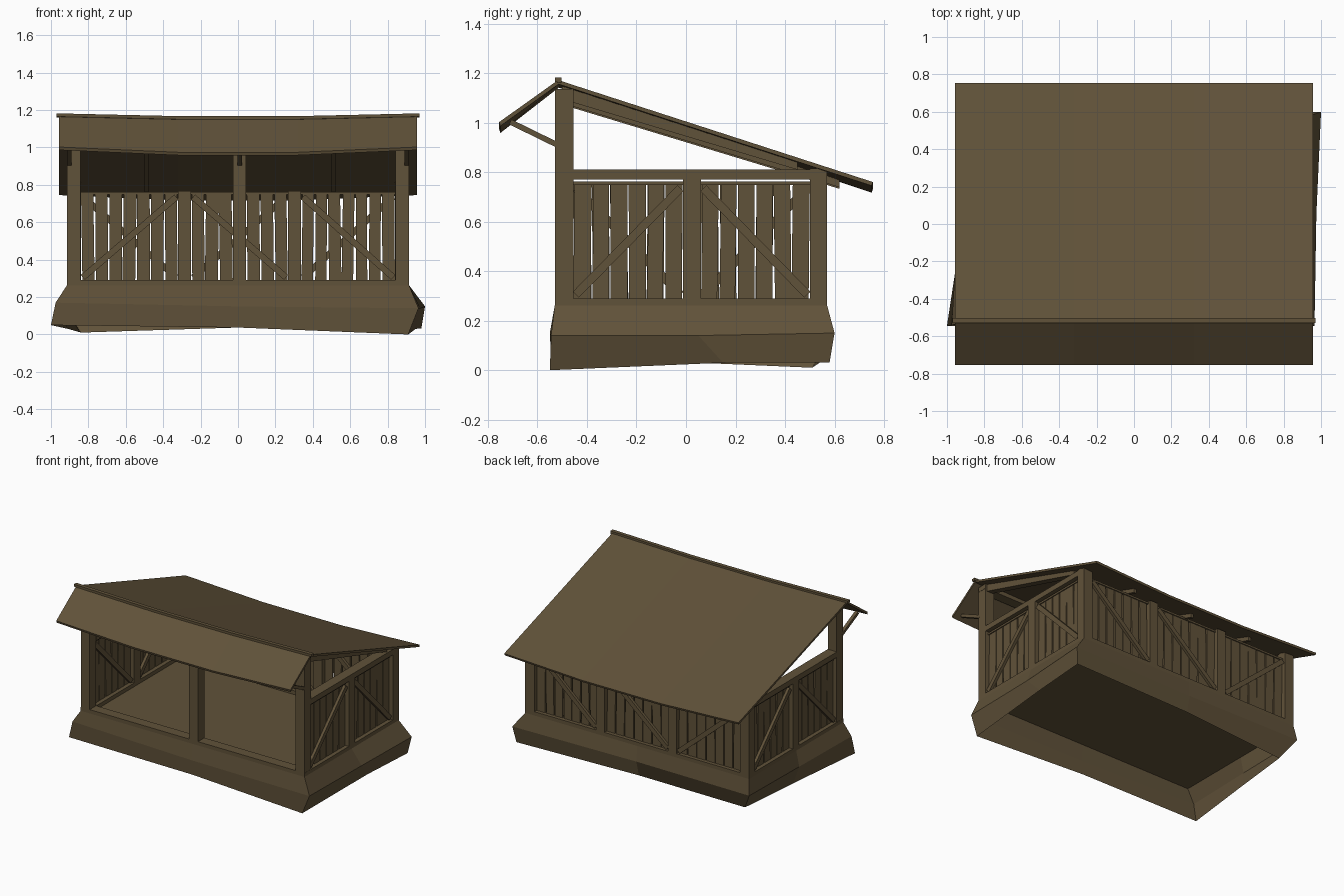
import bpy, bmesh, random
from mathutils import Vector, Matrix

if "Cube" in bpy.data.objects:
    bpy.data.objects.remove(bpy.data.objects["Cube"])

random.seed(4)
wood = bpy.data.materials.new("brown_wood")
wood.diffuse_color = (0.118, 0.084, 0.041, 1)
wood.use_nodes = True
wood.node_tree.nodes["Principled BSDF"].inputs["Base Color"].default_value = wood.diffuse_color


def finish(name, bm, fix=True):
    if fix:
        bmesh.ops.recalc_face_normals(bm, faces=bm.faces)
    me = bpy.data.meshes.new(name)
    bm.to_mesh(me)
    bm.free()
    me.materials.append(wood)
    ob = bpy.data.objects.new(name, me)
    bpy.context.collection.objects.link(ob)
    return ob


def add_box(bm, lo, hi):
    lo, hi = Vector(lo), Vector(hi)
    m = Matrix.Translation((lo + hi) / 2) @ Matrix.Diagonal((hi - lo).to_4d())
    m[3][3] = 1
    bmesh.ops.create_cube(bm, size=1, matrix=m)


def add_beam(bm, a, b, normal, width, depth):
    """Bar from a to b; depth is measured along normal."""
    a, b, n = Vector(a), Vector(b), Vector(normal)
    d = (b - a).normalized()
    s = n.cross(d)
    rot = Matrix((d, n, s)).transposed().to_4x4()
    m = Matrix.Translation((a + b) / 2) @ rot @ Matrix.Diagonal(((b - a).length, depth, width, 1))
    bmesh.ops.create_cube(bm, size=1, matrix=m)


def box(name, lo, hi):
    bm = bmesh.new()
    add_box(bm, lo, hi)
    return finish(name, bm)


def loft_x(name, stations, profile):
    """Sweep a (y, z) profile along x; stations are (x, function y -> z drop)."""
    bm = bmesh.new()
    rings = [[bm.verts.new((x, y, z - drop(y))) for y, z in profile] for x, drop in stations]
    n = len(profile)
    for r, q in zip(rings, rings[1:]):
        for i in range(n):
            bm.faces.new((r[i], r[(i + 1) % n], q[(i + 1) % n], q[i]))
    bm.faces.new(rings[0])
    bm.faces.new(rings[-1])
    return finish(name, bm)


# Uneven flared skirt, open underneath, with the floor as its lid
T = 0.262
top = [(-.915, -.53, T), (0, -.53, T), (.915, -.53, T), (.915, .02, T),
       (.915, .57, T), (0, .57, T), (-.915, .57, T), (-.915, .02, T)]
mid = [(-.975, -.54, .17), (0, -.55, .15), (.965, -.545, .14), (.975, .05, .14),
       (1.0, .60, .15), (0, .58, .15), (-.93, .59, .15), (-.94, .02, .15)]
low = [(-1.0, -.545, .05), (0, -.535, .037), (.91, -.55, 0), (.95, .15, .03),
       (.98, .58, .032), (0, .55, .037), (-.84, .51, .01), (-.91, .05, .03)]
bm = bmesh.new()
rings = [[bm.verts.new(p) for p in ring] for ring in (low, mid, top)]
for a, b in zip(rings, rings[1:]):
    for i in range(8):
        j = (i + 1) % 8
        bm.faces.new((a[i], a[j], b[j], b[i]))
bm.faces.new(rings[2])
finish("skirt_and_floor", bm, fix=False)

# Sills around the floor edge
for nm, lo, hi in (("front", (-.915, -.53, T), (.915, -.455, .29)),
                   ("back", (-.915, .50, T), (.915, .57, .29)),
                   ("right", (.84, -.455, T), (.915, .50, .29)),
                   ("left", (-.915, -.455, T), (-.84, .50, .29))):
    box(nm + "_sill", lo, hi)

# Posts
for x in (-.8775, .008, .8775):
    box("front_post", (x - .036, -.53, T), (x + .036, -.455, 1.135))
for x in (-.285, .302):
    box("back_inner_post", (x - .035, .50, T), (x + .035, .57, .768))
for s in (-1, 1):
    x0, x1 = sorted((s * .84, s * .915))
    box("back_corner_post", (x0, .50, T), (x1, .57, .815))
    box("side_middle_post", (x0, -.012, T), (x1, .06, .772))
    box("side_top_rail", (x0, -.455, .77), (x1, .57, .81))
box("front_beam", (-.915, -.53, 1.10), (.915, -.455, 1.135))


# Plank panels with a diagonal brace on each face (opposite directions)
def panel(name, axis, at, lo, hi, rise_outside, outward):
    def P(u, off, z):
        w = at + off * outward
        return (u, w, z) if axis == 'x' else (w, u, z)
    nrm = (0, 1, 0) if axis == 'x' else (1, 0, 0)
    bm = bmesh.new()
    n = round((hi - lo) / .073)
    pitch = (hi - lo) / n
    for i in range(n):
        c = lo + (i + .5) * pitch
        t = random.uniform(-.004, .004)
        add_beam(bm, P(c - t, 0, .285), P(c + t, 0, .757), nrm,
                 pitch - random.uniform(.004, .012), .016)
    for off, up in ((.018, rise_outside), (-.018, not rise_outside)):
        z0, z1 = (.305, .735) if up else (.735, .305)
        add_beam(bm, P(lo + .01, off, z0), P(hi - .01, off, z1), nrm, .034, .02)
    c = P((lo + hi) / 2, 0, .755)
    h = Vector(((hi - lo) / 2, .015, .007) if axis == 'x' else (.015, (hi - lo) / 2, .007))
    add_box(bm, Vector(c) - h, Vector(c) + h)
    finish(name, bm)


for s in (-1, 1):
    panel("side_front_panel", 'y', s * .8775, -.455, -.012, True, s)
    panel("side_rear_panel", 'y', s * .8775, .06, .50, False, s)
panel("back_panel_left", 'x', .535, -.84, -.32, False, 1)
panel("back_panel_middle", 'x', .535, -.25, .267, True, 1)
panel("back_panel_right", 'x', .535, .337, .84, True, 1)


# Sagging roof slabs
def sag(y):
    return .014 + .014 * min(1, abs(y + .52) / .2)


flat = lambda y: 0
stations = [(-.957, flat), (-.32, sag), (.32, sag), (.957, flat)]
loft_x("back_roof", stations, [(-.52, 1.173), (.755, .76), (.75, .745), (-.52, 1.157)])
loft_x("front_roof", stations, [(-.515, 1.173), (-.755, 1.002), (-.75, .986), (-.515, 1.155)])
loft_x("ridge_cap", [(-.97, flat), (-.32, sag), (.32, sag), (.97, flat)],
       [(-.53, 1.165), (-.53, 1.182), (-.502, 1.182), (-.502, 1.16)])


# Rafters under the back slope
def slope(y):
    return 1.173 - .324 * (y + .52)


for x, w, drop, end in ((-.8775, .05, .004, .45), (.8775, .05, .004, .45),
                        (-.49, .022, .02, .62), (.01, .022, .026, .62), (.51, .022, .02, .62)):
    prof = [(-.50, slope(-.50) - .015), (end, slope(end) - .015),
            (end, slope(end) - .045), (-.50, slope(-.50) - .068)]
    d = lambda y, k=drop: k
    loft_x("rafter", [(x - w / 2, d), (x + w / 2, d)], prof)

# Struts carrying the front eave
for x in (-.902, .01, .902):
    bm = bmesh.new()
    add_beam(bm, (x, -.71, 1.003), (x, -.52, .91), (1, 0, 0), .022, .024)
    finish("eave_strut", bm)
